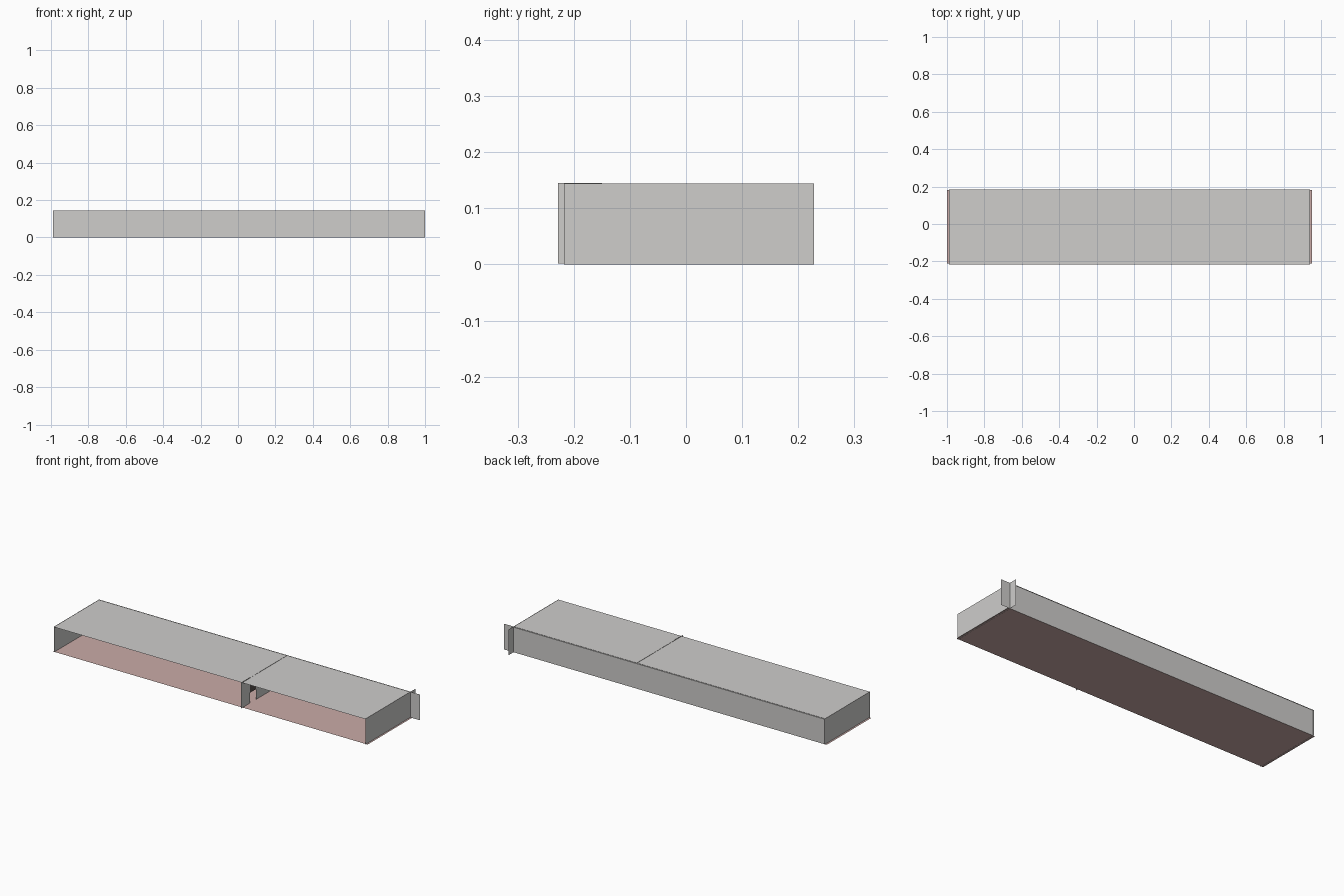
import bpy

old = bpy.data.objects.get("Cube")
if old:
    bpy.data.objects.remove(old, do_unlink=True)


def material(name, rgb):
    m = bpy.data.materials.new(name)
    m.use_nodes = True
    m.diffuse_color = (*rgb, 1)
    m.node_tree.nodes["Principled BSDF"].inputs["Base Color"].default_value = (*rgb, 1)
    return m


GREY = material("warm grey", (0.62, 0.61, 0.60))
PINK = material("dusty pink", (0.59, 0.41, 0.39))
DARK = material("dark brown", (0.10, 0.08, 0.075))


def add_panel(name, corners, mat):
    """One thin sheet from its four corners."""
    mesh = bpy.data.meshes.new(name)
    mesh.from_pydata(corners, [], [(0, 1, 2, 3)])
    mesh.materials.append(mat)
    obj = bpy.data.objects.new(name, mesh)
    bpy.context.collection.objects.link(obj)
    return obj


def flat(name, x0, x1, y0, y1, z, mat):
    return add_panel(name, [(x0, y0, z), (x1, y0, z), (x1, y1, z), (x0, y1, z)], mat)


def side_wall(name, x, y0, y1, z0, z1, mat):
    return add_panel(name, [(x, y0, z0), (x, y1, z0), (x, y1, z1), (x, y0, z1)], mat)


def back_sheet(name, y, x0, x1, z0, z1, mat):
    return add_panel(name, [(x1, y, z0), (x0, y, z0), (x0, y, z1), (x1, y, z1)], mat)


FRONT, BACK = -0.217, 0.181
LEFT, RIGHT = 0.942, -0.989
TOP = 0.144

# Floor and ceiling sheets
flat("floor", -1.0, 0.952, -0.212, BACK, 0.001, PINK)
flat("ceiling", RIGHT, LEFT, FRONT, 0.185, 0.1425, GREY)

# Outer walls; the back and left walls run past their shared corner
side_wall("right_wall", RIGHT, FRONT, 0.187, 0, TOP, GREY)
side_wall("left_wall", LEFT, FRONT, 0.228, 0, TOP, GREY)
back_sheet("back_wall", BACK, RIGHT, 1.0, 0, TOP, GREY)

# Dividing wall with a doorway
DIVIDER = 0.178
DOOR_FRONT, DOOR_BACK = -0.15, -0.094
side_wall("front_divider", DIVIDER, -0.228, DOOR_FRONT, 0.002, 0.1455, GREY)
side_wall("rear_divider", DIVIDER, DOOR_BACK, BACK, 0.002, TOP, GREY)
side_wall("door_lintel", DIVIDER, DOOR_FRONT, DOOR_BACK, 0.06, 0.1435, DARK)
